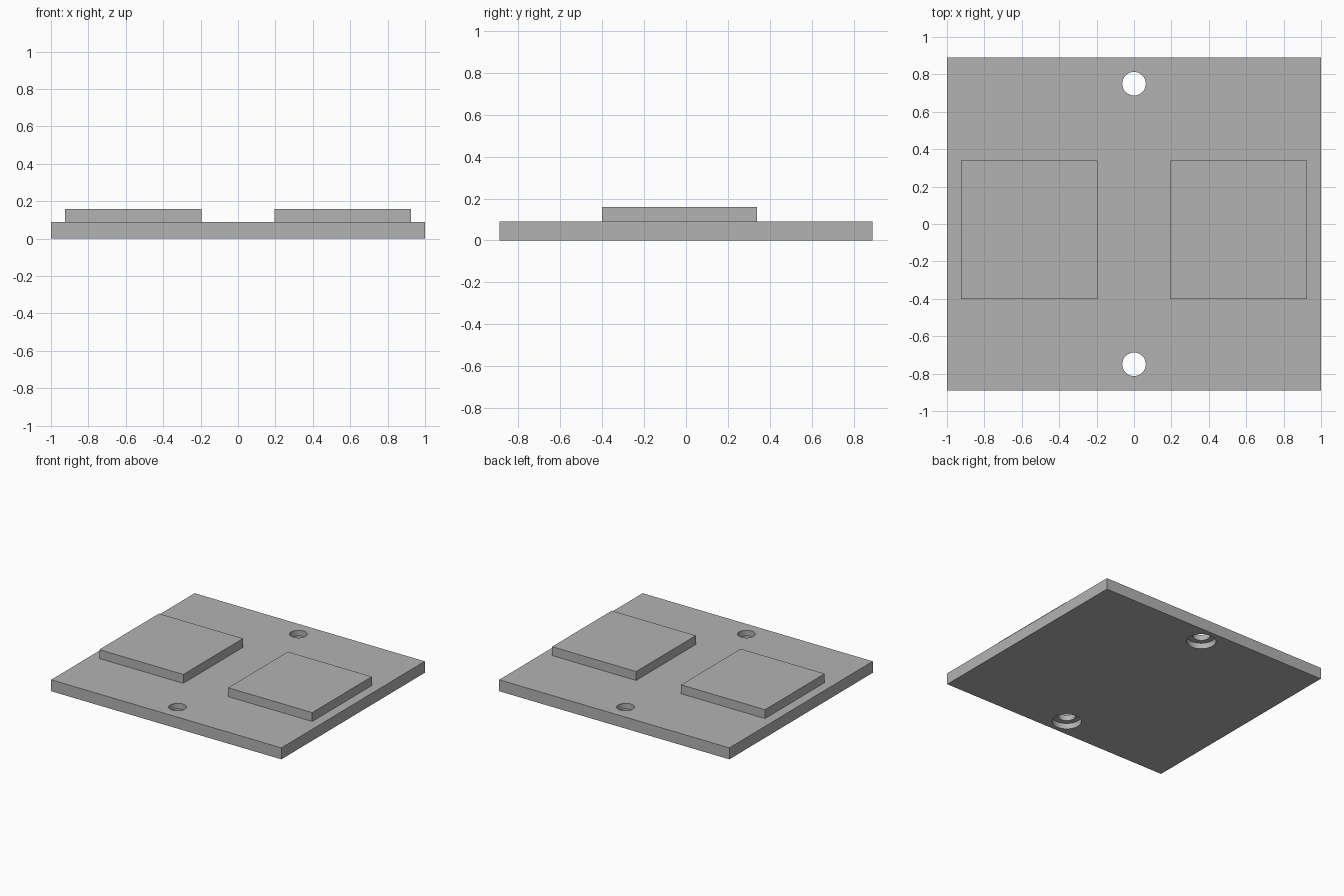
import bpy

cube = bpy.data.objects.get("Cube")
if cube:
    bpy.data.objects.remove(cube, do_unlink=True)

grey = bpy.data.materials.new("plain grey")
grey.use_nodes = True
grey.diffuse_color = (0.45, 0.45, 0.45, 1)
grey.node_tree.nodes["Principled BSDF"].inputs["Base Color"].default_value = grey.diffuse_color


def box(name, low, high):
    """Box between two corners."""
    bpy.ops.mesh.primitive_cube_add(size=1, location=[(a + b) / 2 for a, b in zip(low, high)])
    ob = bpy.context.object
    ob.name = name
    ob.scale = [b - a for a, b in zip(low, high)]
    bpy.ops.object.transform_apply(location=False, rotation=False, scale=True)
    ob.data.materials.append(grey)
    return ob


def drill(target, name, radius, y, low, high):
    """Cut a round vertical hole into the target."""
    bpy.ops.mesh.primitive_cylinder_add(vertices=48, radius=radius, depth=high - low,
                                        location=(0, y, (low + high) / 2))
    cutter = bpy.context.object
    cutter.name = name
    cutter.data.materials.append(grey)
    cutter.hide_render = True
    cut = target.modifiers.new(name, "BOOLEAN")
    cut.operation = "DIFFERENCE"
    cut.solver = "EXACT"
    cut.object = cutter
    bpy.context.view_layer.objects.active = target
    bpy.ops.object.modifier_apply(modifier=name)
    bpy.data.objects.remove(cutter, do_unlink=True)


# Base plate with two through holes, counterbored from below
plate = box("base_plate", (-1, -0.89, 0), (1, 0.89, 0.09))
for side, y in (("front", -0.75), ("back", 0.75)):
    drill(plate, side + "_hole", 0.063, y, -0.1, 0.2)
    drill(plate, side + "_counterbore", 0.105, y, -0.1, 0.045)
bpy.ops.object.select_all(action="DESELECT")
plate.select_set(True)
bpy.context.view_layer.objects.active = plate
bpy.ops.object.shade_smooth_by_angle()

# Raised pads on top of the plate
box("left_pad", (0.195, -0.4, 0.09), (0.925, 0.34, 0.16))
box("right_pad", (-0.925, -0.4, 0.09), (-0.195, 0.34, 0.16))
